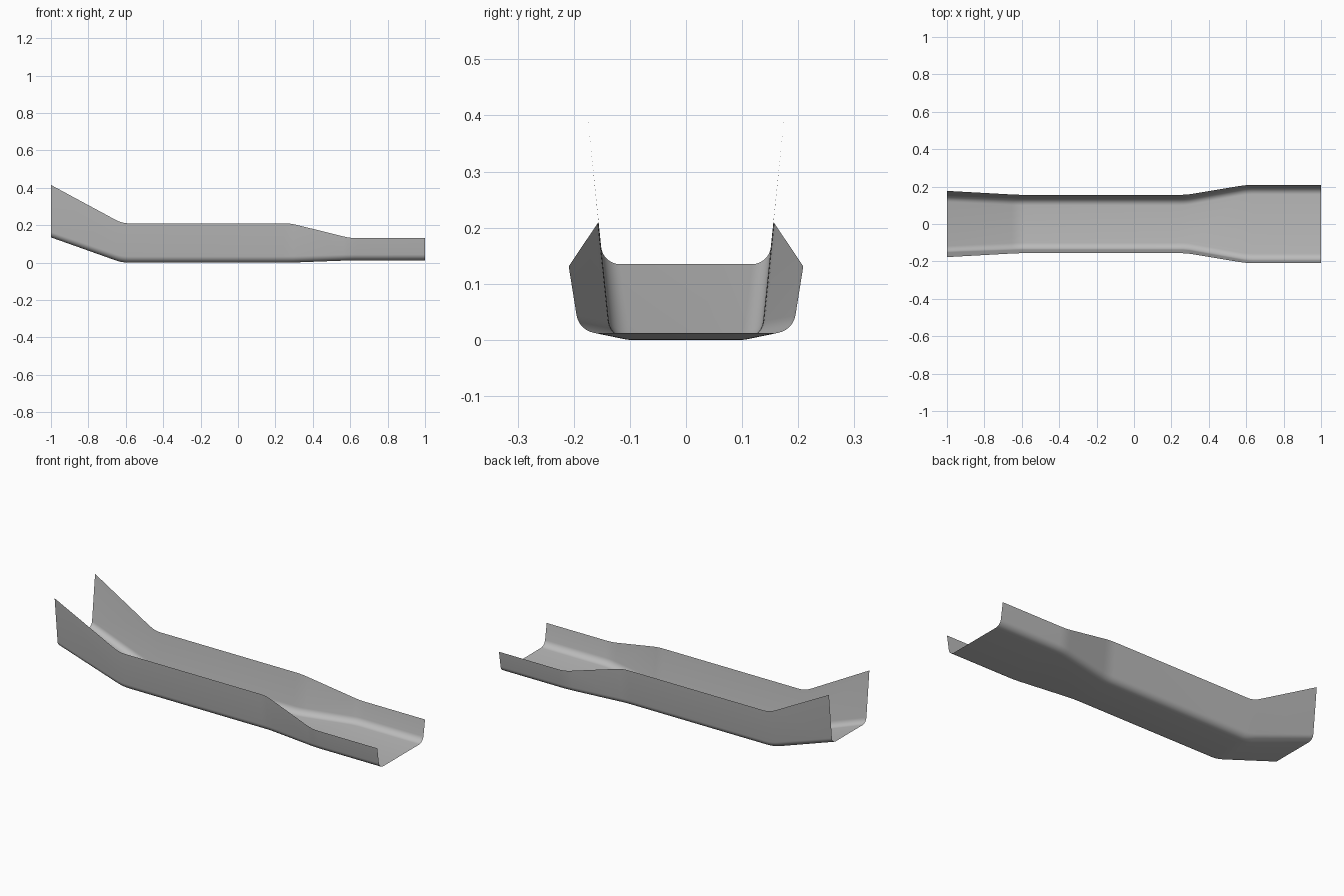
import bpy
import bmesh
from mathutils import Vector

if "Cube" in bpy.data.objects:
    bpy.data.objects.remove(bpy.data.objects["Cube"])

# Single sheet metal colour
metal = bpy.data.materials.new("grey sheet metal")
metal.use_nodes = True
grey = (0.5, 0.5, 0.5, 1.0)
metal.diffuse_color = grey
metal.node_tree.nodes["Principled BSDF"].inputs["Base Color"].default_value = grey

# Key stations: x, floor z, rim z, rim half-width, floor corner half-width, fillet length
KEYS = [Vector(k) for k in (
    (-1.00, 0.135, 0.415, 0.177, 0.148, 0.030),
    (-0.62, 0.000, 0.210, 0.156, 0.134, 0.034),
    (0.28, 0.000, 0.210, 0.156, 0.134, 0.034),
    (0.60, 0.012, 0.131, 0.209, 0.190, 0.032),
    (1.00, 0.012, 0.131, 0.209, 0.190, 0.032))]
BEND = 0.035      # half-length of the rounded bends along x
FILLET_STEPS = 8
BEND_STEPS = 4


def bezier(a, b, c, t):
    return a * (1 - t) ** 2 + b * 2 * t * (1 - t) + c * t ** 2


def rounded_stations(keys):
    """Soften every inner bend of the station path."""
    out = [keys[0]]
    for prev, key, nxt in zip(keys, keys[1:], keys[2:]):
        a = key.lerp(prev, BEND / (key[0] - prev[0]))
        c = key.lerp(nxt, BEND / (nxt[0] - key[0]))
        out += [bezier(a, key, c, i / BEND_STEPS) for i in range(BEND_STEPS + 1)]
    return out + [keys[-1]]


def section(s):
    """Open U profile, from the front rim to the back rim."""
    x, floor, rim, rim_y, corner_y, size = s
    corner = Vector((x, corner_y, floor))
    top = Vector((x, rim_y, rim))
    start = corner - Vector((0, size, 0))
    end = corner + (top - corner).normalized() * size
    half = []
    for i in range(FILLET_STEPS + 1):
        # Cubic curve close to a circular arc
        t = i / FILLET_STEPS
        p1, p2 = start.lerp(corner, 0.56), end.lerp(corner, 0.56)
        half.append(start * (1 - t) ** 3 + p1 * 3 * t * (1 - t) ** 2
                    + p2 * 3 * t * t * (1 - t) + end * t ** 3)
    half.append(top)
    mirrored = [Vector((p.x, -p.y, p.z)) for p in reversed(half)]
    return mirrored + half


# Loft the open channel
bm = bmesh.new()
rows = [[bm.verts.new(p) for p in section(s)] for s in rounded_stations(KEYS)]
for r0, r1 in zip(rows, rows[1:]):
    for i in range(len(r0) - 1):
        bm.faces.new((r0[i], r1[i], r1[i + 1], r0[i + 1])).smooth = True
mesh = bpy.data.meshes.new("channel_chute")
bm.to_mesh(mesh)
bm.free()
mesh.materials.append(metal)
chute = bpy.data.objects.new("channel_chute", mesh)
bpy.context.collection.objects.link(chute)
